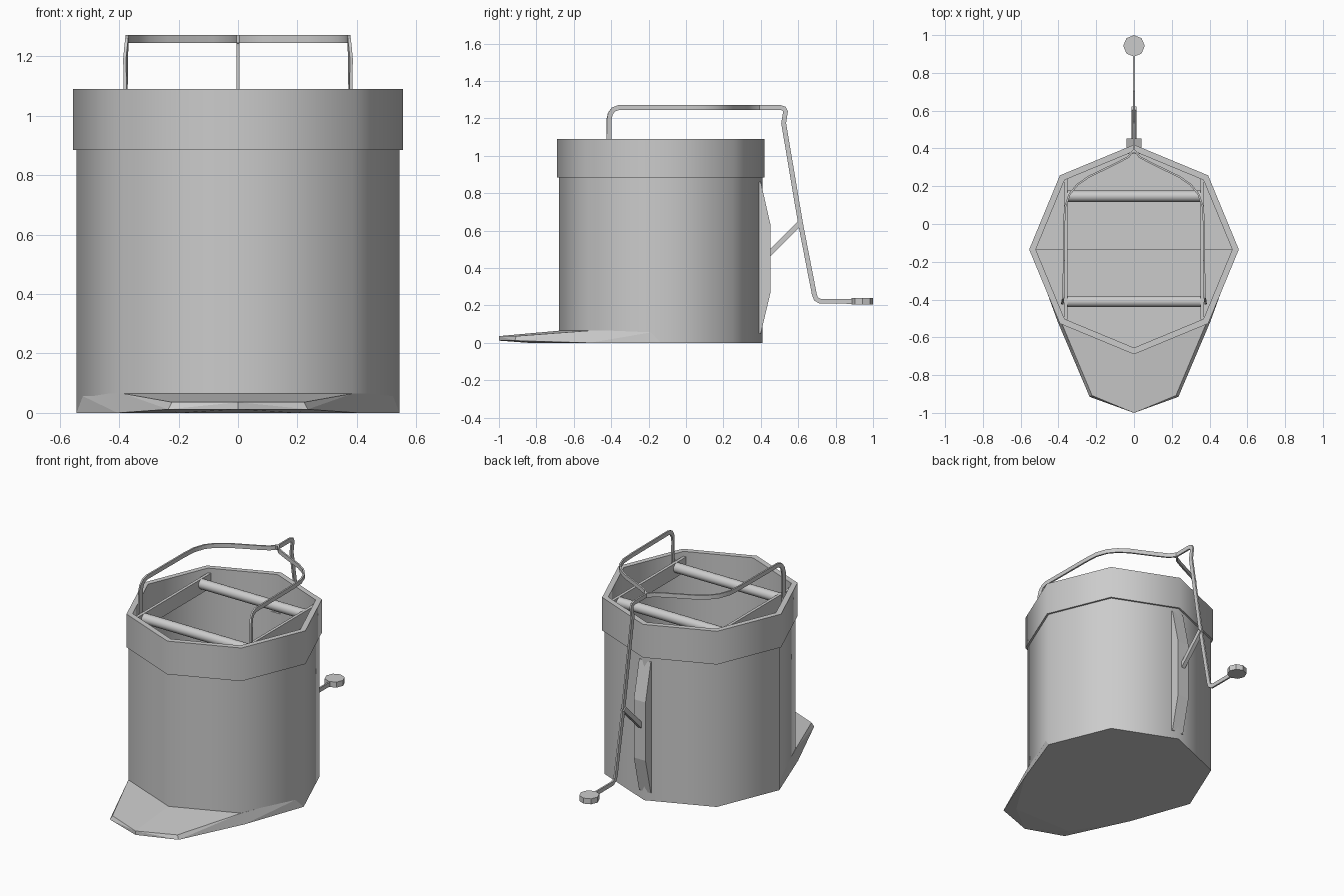
import bpy, bmesh, math
from mathutils import Vector

if "Cube" in bpy.data.objects:
    bpy.data.objects.remove(bpy.data.objects["Cube"])

CY = -0.135  # y centre of the bucket


def finish(name, bm, smooth=None):
    bmesh.ops.remove_doubles(bm, verts=bm.verts, dist=1e-5)
    bmesh.ops.recalc_face_normals(bm, faces=bm.faces)
    mesh = bpy.data.meshes.new(name)
    bm.to_mesh(mesh)
    bm.free()
    ob = bpy.data.objects.new(name, mesh)
    bpy.context.collection.objects.link(ob)
    if smooth:
        bpy.ops.object.select_all(action='DESELECT')
        ob.select_set(True)
        bpy.context.view_layer.objects.active = ob
        bpy.ops.object.shade_smooth_by_angle(angle=math.radians(smooth))
    return ob


def lathe(name, profile, closed=False, sides=8, smooth=50):
    bm = bmesh.new()
    rings = []
    for r, z in profile:
        rings.append([bm.verts.new((r * math.cos(i * math.tau / sides),
                                    CY + r * math.sin(i * math.tau / sides), z))
                      for i in range(sides)])
    pairs = list(zip(rings, rings[1:]))
    if closed:
        pairs.append((rings[-1], rings[0]))
    else:
        bm.faces.new(rings[0])
        bm.faces.new(rings[-1])
    for a, b in pairs:
        for i in range(sides):
            j = (i + 1) % sides
            bm.faces.new((a[i], a[j], b[j], b[i]))
    return finish(name, bm, smooth)


def bar(name, path, thick, tall):
    """Sweep a flat bar along a path, thin side kept horizontal."""
    pts = [Vector(p) for p in path]
    bm = bmesh.new()
    rings = []
    for i, p in enumerate(pts):
        a = (p - pts[max(i - 1, 0)]).normalized()
        b = (pts[min(i + 1, len(pts) - 1)] - p).normalized()
        t = (a + b).normalized()
        h = Vector((t.y, -t.x, 0))
        h = h.normalized() if h.length > 1e-4 else Vector((1, 0, 0))
        if h.x < 0:
            h = -h
        w = t.cross(h)
        rings.append([bm.verts.new(p + h * sx * thick / 2 + w * sw * tall / 2)
                      for sx, sw in ((-1, -1), (1, -1), (1, 1), (-1, 1))])
    for a, b in zip(rings, rings[1:]):
        for i in range(4):
            j = (i + 1) % 4
            bm.faces.new((a[i], a[j], b[j], b[i]))
    bm.faces.new(rings[0])
    bm.faces.new(rings[-1])
    return finish(name, bm, 30)


def box(name, lo, hi):
    bm = bmesh.new()
    bmesh.ops.create_cube(bm, size=1)
    for v in bm.verts:
        v.co = [l + (c + 0.5) * (h - l) for c, l, h in zip(v.co, lo, hi)]
    return finish(name, bm)


def cylinder(name, centre, radius, length, sides, axis='Z', turn=0, smooth=50):
    rot = (0, math.pi / 2, 0) if axis == 'X' else (0, 0, turn)
    bpy.ops.mesh.primitive_cylinder_add(vertices=sides, radius=radius, depth=length,
                                        location=centre, rotation=rot)
    ob = bpy.context.object
    ob.name = name
    bpy.ops.object.shade_smooth_by_angle(angle=math.radians(smooth))
    return ob


# Octagonal bucket, open at the top, with a thicker rim band
lathe("bucket_body", [(0.543, 0), (0.543, 0.9), (0.52, 0.9), (0.52, 0.03)])
lathe("bucket_rim", [(0.555, 0.885), (0.555, 1.09), (0.52, 1.09), (0.52, 0.885)], closed=True)

# Wedge-shaped toe plate at the front of the base
half = [(0.54, CY, 0.065), (0.385, -0.52, 0.065), (0.222, -0.908, 0.036),
        (0.543, CY, 0), (0.405, -0.515, 0), (0.235, -0.915, 0.012), (0.2, -0.84, 0)]
middle = [(0, -0.68, 0.065), (0, -1.0, 0.036), (0, -1.0, 0.012), (0, -0.85, 0)]
bm = bmesh.new()
for x, y, z in half:
    bm.verts.new((x, y, z))
    bm.verts.new((-x, y, z))
for p in middle:
    bm.verts.new(p)
bmesh.ops.convex_hull(bm, input=bm.verts)
bmesh.ops.dissolve_limit(bm, angle_limit=math.radians(1), verts=bm.verts, edges=bm.edges)
finish("toe_plate", bm)

# Wringer frame: two side plates and two rollers
for side, s in (("left", -1), ("right", 1)):
    xs = sorted((s * 0.352, s * 0.37))
    box("wringer_plate_" + side, (xs[0], -0.505, 0.97), (xs[1], 0.245, 1.06))
for label, y in (("front", -0.41), ("back", 0.147)):
    cylinder("roller_" + label, (0, y, 1.03), 0.03, 0.71, 12, 'X')

# Handle: two bent arms that meet in the middle at the back
arm = [(0.378, -0.412, 0.97), (0.378, -0.412, 1.19), (0.376, -0.405, 1.225),
       (0.374, -0.388, 1.248), (0.373, -0.36, 1.258), (0.37, 0.0, 1.258),
       (0.365, 0.09, 1.258), (0.34, 0.16, 1.258), (0.3, 0.208, 1.258),
       (0.24, 0.25, 1.258), (0.085, 0.325, 1.258), (0.03, 0.355, 1.258),
       (0.003, 0.39, 1.258)]
for side, s in (("left", -1), ("right", 1)):
    bar("handle_arm_" + side, [(s * x, y, z) for x, y, z in arm], 0.01, 0.026)

# Lever running down the back to the pedal
lever = [(0.375, 1.258), (0.505, 1.258), (0.525, 1.252), (0.532, 1.235), (0.522, 1.175),
         (0.612, 0.64), (0.686, 0.26), (0.695, 0.235), (0.718, 0.222), (0.91, 0.222)]
bar("lever", [(0, y, z) for y, z in lever], 0.01, 0.026)
cylinder("pedal", (0, 0.943, 0.222), 0.057, 0.034, 8, smooth=30)

# Back bracket and the brace that carries the lever
profile = [(0.37, 0.86), (0.4, 0.86), (0.452, 0.63), (0.452, 0.27), (0.4, 0.05), (0.37, 0.05)]
bm = bmesh.new()
face = bm.faces.new([bm.verts.new((-0.04, y, z)) for y, z in profile])
out = bmesh.ops.extrude_face_region(bm, geom=[face])
for g in out["geom"]:
    if isinstance(g, bmesh.types.BMVert):
        g.co.x = 0.04
finish("back_bracket", bm)
bar("lever_brace", [(0, 0.43, 0.462), (0, 0.613, 0.645)], 0.025, 0.028)
